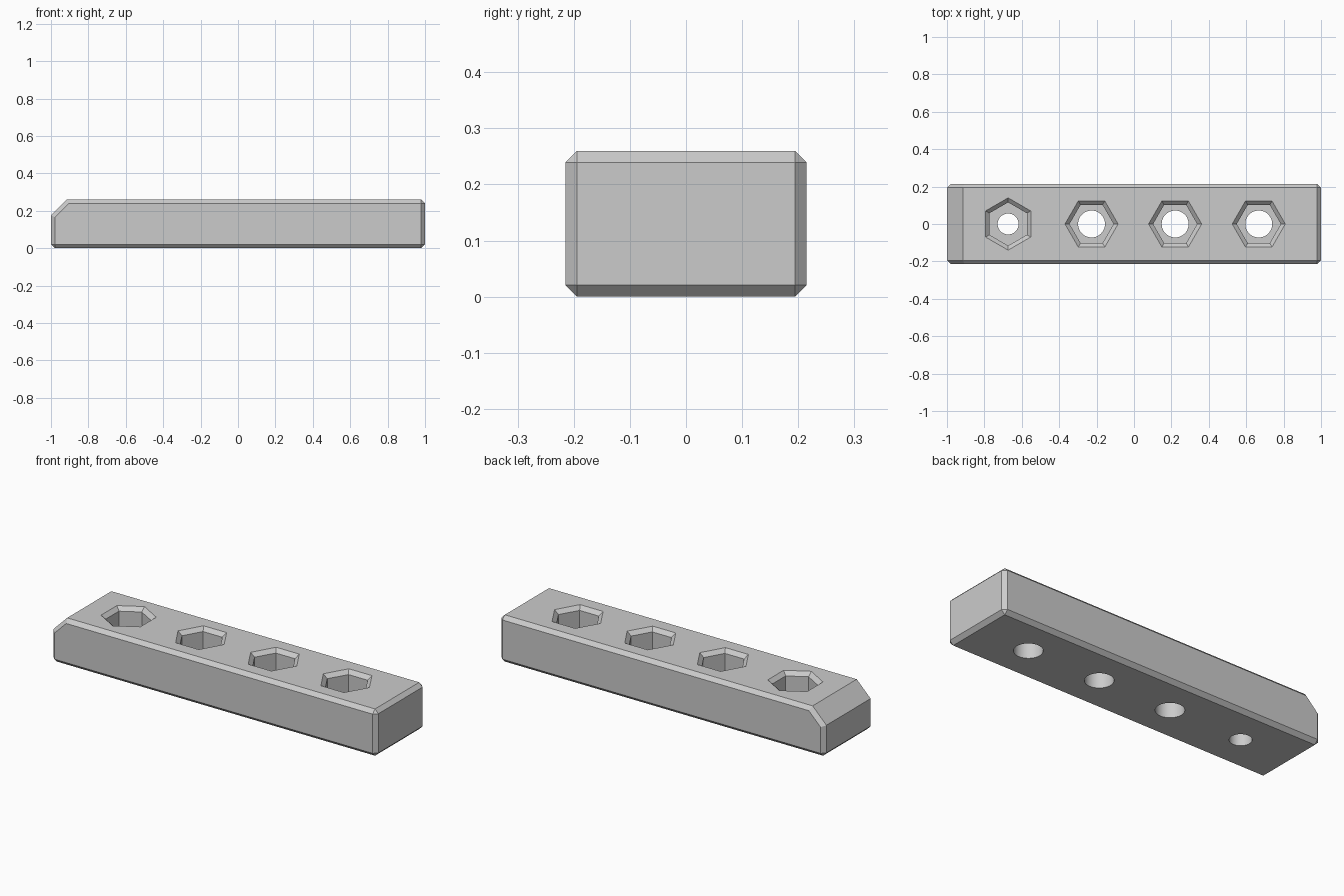
import bpy
import bmesh
import math

cube = bpy.data.objects.get("Cube")
if cube:
    bpy.data.objects.remove(cube, do_unlink=True)

# Main dimensions
HALF_X, HALF_Y, TOP = 1.0, 0.215, 0.26
CH = 0.021            # edge chamfer
SLOPE = 0.085         # large chamfer on one end
FLOOR = 0.10          # bottom of the hex pockets

grey = bpy.data.materials.new("plain grey")
grey.use_nodes = True
colour = (0.6, 0.6, 0.6, 1)
grey.diffuse_color = colour
grey.node_tree.nodes["Principled BSDF"].inputs["Base Color"].default_value = colour


def finish(name, bm):
    bmesh.ops.recalc_face_normals(bm, faces=bm.faces)
    mesh = bpy.data.meshes.new(name)
    bm.to_mesh(mesh)
    bm.free()
    mesh.materials.append(grey)
    obj = bpy.data.objects.new(name, mesh)
    bpy.context.collection.objects.link(obj)
    return obj


def stacked_rings(name, x, sides, turn, rings):
    """Closed solid through (z, radius) rings about a vertical axis."""
    bm = bmesh.new()
    loops = []
    for z, r in rings:
        angles = [turn + math.tau * i / sides for i in range(sides)]
        loops.append([bm.verts.new((x + r * math.cos(a), r * math.sin(a), z))
                      for a in angles])
    for low, high in zip(loops, loops[1:]):
        for i in range(sides):
            j = (i + 1) % sides
            bm.faces.new((low[i], low[j], high[j], high[i]))
    bm.faces.new(loops[0][::-1])
    bm.faces.new(loops[-1])
    return finish(name, bm)


# Chamfered bar: hull of a full profile and a smaller one at the side faces
X, Z = HALF_X - CH, TOP - CH
tilt = CH * (2 - math.sqrt(2))
outer = [(-HALF_X, CH), (-X, 0), (X, 0), (HALF_X, CH), (HALF_X, Z), (X, TOP),
         (-HALF_X + SLOPE, TOP), (-HALF_X, TOP - SLOPE)]
inner = [(-X, CH), (X, CH), (X, Z),
         (-X + SLOPE - tilt, Z), (-X, Z - SLOPE + tilt)]
bm = bmesh.new()
for side in (-1, 1):
    for profile, y in ((outer, HALF_Y - CH), (inner, HALF_Y)):
        for px, pz in profile:
            bm.verts.new((px, side * y, pz))
bmesh.ops.convex_hull(bm, input=bm.verts)
bmesh.ops.dissolve_limit(bm, angle_limit=0.01, verts=bm.verts, edges=bm.edges)
bar = finish("holder_bar", bm)

# Hex pockets with flared rims, and round through holes
# (x, pocket flat distance, hole radius, pocket rotation)
sockets = [(-0.673, 0.100, 0.056, math.pi / 6)]
sockets += [(x, 0.102, 0.072, 0) for x in (-0.227, 0.22, 0.667)]
cutters = []
for x, flat, hole, turn in sockets:
    k = 1 / math.cos(math.pi / 6)
    rise = 0.05
    cutters.append(stacked_rings("pocket_cutter", x, 6, turn, [
        (FLOOR, flat * k), (Z, flat * k), (Z + rise, (flat + rise) * k)]))
    cutters.append(stacked_rings("hole_cutter", x, 48, 0, [
        (-0.1, hole), (FLOOR + 0.05, hole)]))

bpy.context.view_layer.objects.active = bar
for cutter in cutters:
    cutter.hide_render = True
    mod = bar.modifiers.new("cut", 'BOOLEAN')
    mod.operation = 'DIFFERENCE'
    mod.solver = 'EXACT'
    mod.object = cutter
    bpy.ops.object.modifier_apply(modifier=mod.name)
for cutter in cutters:
    bpy.data.objects.remove(cutter, do_unlink=True)

# Smooth round holes, sharp edges elsewhere
bpy.ops.object.select_all(action='DESELECT')
bar.select_set(True)
bpy.ops.object.shade_smooth_by_angle(angle=math.radians(20))
